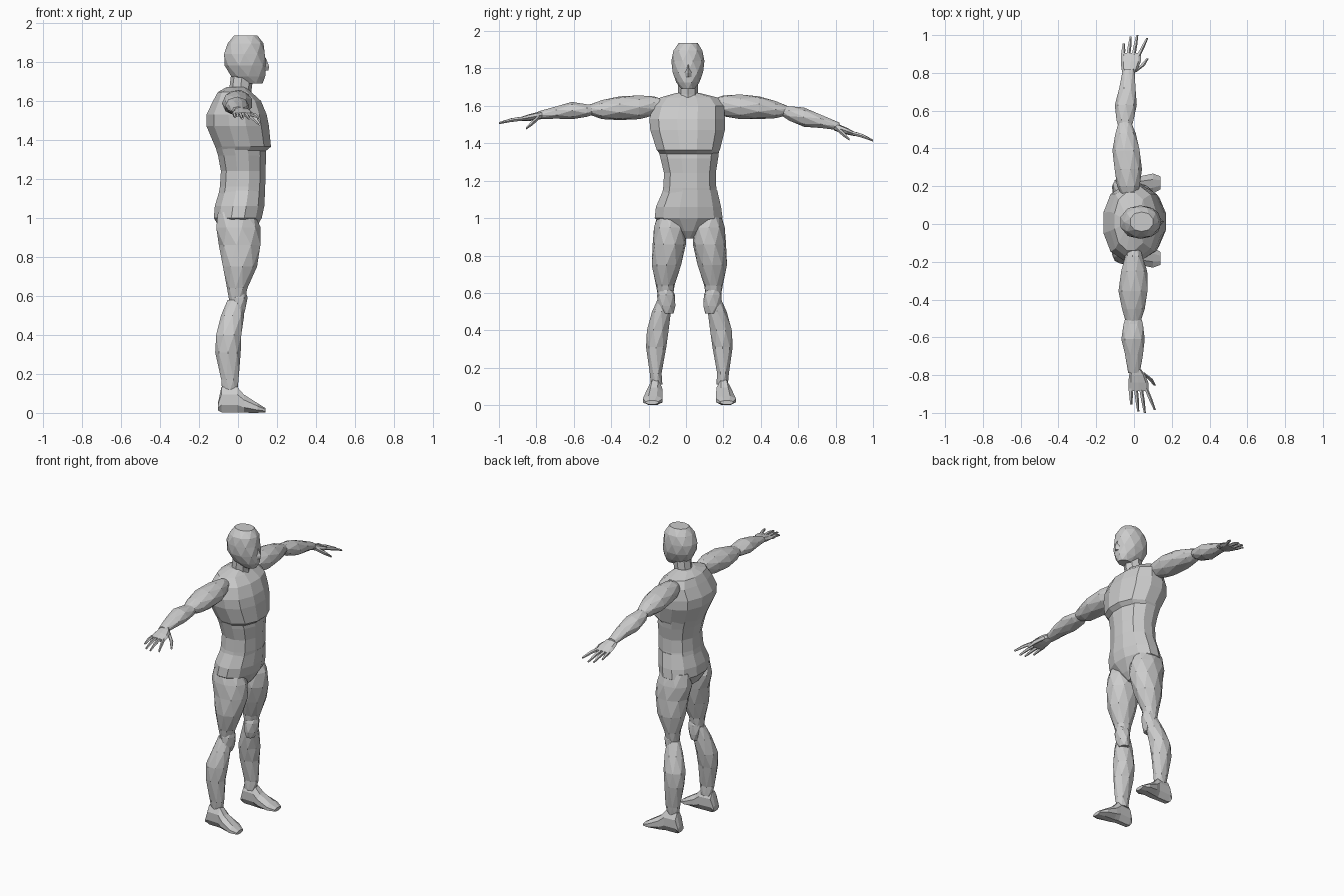
import bpy, bmesh, math


def loft(name, axis, sections, n=8, power=2.0, stagger=True, turn=0.0):
    """Rings along an axis; a section is (pos, a_min, a_max, b_min, b_max)."""
    bm = bmesh.new()
    rings = []
    for i, (t, a0, a1, b0, b1) in enumerate(sections):
        ring = []
        off = turn + (0.5 * (i % 2) if stagger else 0)
        grow = 1.03 if stagger else 1.0
        for j in range(n):
            ang = 2 * math.pi * (j + off) / n
            c, s = math.cos(ang), math.sin(ang)
            k = (abs(c) ** power + abs(s) ** power) ** (-1 / power) * grow
            a = (a0 + a1) / 2 + (a1 - a0) / 2 * c * k
            b = (b0 + b1) / 2 + (b1 - b0) / 2 * s * k
            co = {'z': (a, b, t), 'y': (a, t, b), 'x': (t, a, b)}[axis]
            ring.append(bm.verts.new(co))
        rings.append(ring)
    for i in range(len(rings) - 1):
        p, q = rings[i], rings[i + 1]
        if stagger and i % 2:
            p, q = q, p
        for j in range(n):
            k = (j + 1) % n
            if stagger:
                bm.faces.new((p[j], p[k], q[j]))
                bm.faces.new((p[k], q[k], q[j]))
            else:
                bm.faces.new((p[j], p[k], q[k], q[j]))
    bm.faces.new(rings[0])
    bm.faces.new(rings[-1])
    bmesh.ops.recalc_face_normals(bm, faces=bm.faces)
    me = bpy.data.meshes.new(name)
    bm.to_mesh(me)
    bm.free()
    ob = bpy.data.objects.new(name, me)
    bpy.context.collection.objects.link(ob)
    return ob


def rod(name, points, n=5):
    """Thin finger running along y; a point is (x, y, z, radius)."""
    loft(name, 'y', [(y, x - r, x + r, z - r, z + r) for x, y, z, r in points],
         n, stagger=False)


# Head, nose and neck
loft("head", 'z', [
    (1.69, 0.03, 0.125, -0.025, 0.045), (1.725, -0.035, 0.14, -0.05, 0.07),
    (1.78, -0.065, 0.142, -0.072, 0.092), (1.84, -0.072, 0.138, -0.076, 0.096),
    (1.895, -0.05, 0.128, -0.068, 0.088), (1.935, -0.02, 0.10, -0.038, 0.062)],
    10, 2.2)
loft("nose", 'z', [(1.755, 0.12, 0.155, -0.006, 0.03),
                   (1.775, 0.12, 0.16, -0.006, 0.03),
                   (1.82, 0.12, 0.143, 0.005, 0.019)], 4, stagger=False)
loft("neck", 'z', [(1.60, -0.06, 0.07, -0.06, 0.08), (1.66, -0.045, 0.07, -0.042, 0.064),
                   (1.74, -0.035, 0.08, -0.042, 0.064)], 8, stagger=False)

# Chest, with a step under the pectorals
loft("chest", 'z', [
    (1.34, -0.11, 0.142, -0.14, 0.172), (1.365, -0.12, 0.172, -0.16, 0.185),
    (1.47, -0.165, 0.162, -0.195, 0.212), (1.53, -0.165, 0.15, -0.20, 0.212),
    (1.60, -0.13, 0.12, -0.18, 0.208), (1.645, -0.105, 0.07, -0.14, 0.17),
    (1.67, -0.06, 0.045, -0.05, 0.07)], 12, 2.3, False, 0.5)

# Belly and hips
loft("abdomen", 'z', [
    (1.08, -0.11, 0.135, -0.14, 0.175), (1.16, -0.095, 0.142, -0.125, 0.165),
    (1.24, -0.09, 0.143, -0.12, 0.162), (1.32, -0.105, 0.147, -0.14, 0.175),
    (1.40, -0.13, 0.14, -0.16, 0.185)], 12, 2.3, False, 0.5)
loft("pelvis", 'z', [
    (0.89, -0.03, 0.05, -0.01, 0.035), (0.93, -0.085, 0.085, -0.07, 0.10),
    (1.00, -0.127, 0.125, -0.172, 0.20), (1.06, -0.122, 0.138, -0.165, 0.192),
    (1.15, -0.095, 0.142, -0.125, 0.17)], 12, 2.2, False, 0.5)

# Legs, mirrored about the slightly shifted body centre
LEG = {
    "thigh": (9, [(0.57, -0.045, 0.03, 0.09, 0.165), (0.64, -0.055, 0.05, 0.08, 0.178),
                  (0.75, -0.08, 0.095, 0.045, 0.20), (0.86, -0.095, 0.118, 0.02, 0.195),
                  (0.95, -0.115, 0.113, 0.02, 0.188), (1.03, -0.10, 0.08, 0.06, 0.165)]),
    "knee": (7, [(0.49, -0.03, 0.025, 0.085, 0.155), (0.53, -0.04, 0.04, 0.075, 0.17),
                 (0.59, -0.045, 0.048, 0.078, 0.172), (0.63, -0.03, 0.04, 0.095, 0.16)]),
    "calf": (8, [(0.11, -0.08, -0.005, 0.145, 0.205), (0.17, -0.088, 0.005, 0.147, 0.213),
                 (0.31, -0.115, 0.012, 0.125, 0.23), (0.40, -0.115, 0.02, 0.108, 0.23),
                 (0.50, -0.085, 0.03, 0.10, 0.198), (0.58, -0.055, 0.025, 0.10, 0.165)]),
}
FOOT = [(-0.103, 0.157, 0.215, 0.012, 0.05), (-0.085, 0.15, 0.218, 0.002, 0.135),
        (-0.005, 0.145, 0.222, 0.002, 0.135), (0.03, 0.142, 0.235, 0.0, 0.095),
        (0.10, 0.142, 0.25, 0.0, 0.05), (0.14, 0.165, 0.235, 0.003, 0.025)]
for side, s in (("left", 1), ("right", -1)):
    for part, (n, secs) in LEG.items():
        loft(f"{side}_{part}", 'z', [(z, x0, x1, 0.018 + s * y0, 0.018 + s * y1)
                                     for z, x0, x1, y0, y1 in secs], n)
    loft(f"{side}_foot", 'x', [(x, 0.018 + s * y0, 0.018 + s * y1, z0, z1)
                               for x, y0, y1, z0, z1 in FOOT], 8, 3.2, False, 0.5)

# Left arm (+y), hanging a little lower
loft("left_upper_arm", 'y', [
    (0.14, -0.06, 0.01, 1.57, 1.635), (0.20, -0.088, 0.032, 1.545, 1.655),
    (0.29, -0.105, 0.04, 1.53, 1.66), (0.39, -0.112, 0.032, 1.53, 1.65),
    (0.48, -0.10, 0.008, 1.535, 1.625), (0.54, -0.08, -0.015, 1.55, 1.60)], 9)
loft("left_forearm", 'y', [
    (0.51, -0.08, -0.015, 1.55, 1.60), (0.55, -0.095, 0.0, 1.52, 1.60),
    (0.63, -0.10, 0.013, 1.49, 1.59), (0.72, -0.08, 0.01, 1.48, 1.555),
    (0.82, -0.058, 0.002, 1.47, 1.51)], 8)

# Right arm (-y)
loft("right_upper_arm", 'y', [
    (-0.11, -0.03, 0.03, 1.57, 1.63), (-0.17, -0.045, 0.045, 1.55, 1.65),
    (-0.25, -0.07, 0.068, 1.53, 1.655), (-0.355, -0.08, 0.074, 1.525, 1.65),
    (-0.45, -0.065, 0.055, 1.53, 1.63), (-0.52, -0.042, 0.035, 1.555, 1.605)], 9)
loft("right_forearm", 'y', [
    (-0.49, -0.042, 0.035, 1.555, 1.605), (-0.53, -0.058, 0.05, 1.54, 1.61),
    (-0.61, -0.065, 0.055, 1.53, 1.62), (-0.69, -0.05, 0.05, 1.53, 1.60),
    (-0.79, -0.03, 0.03, 1.53, 1.57)], 8)

# Hands: palm, four fingers and a thumb; x shift, wrist y and z, end z per side
for side, s, dx, y0, z0, z1 in (("left", 1, -0.03, 0.79, 1.49, 1.415),
                                ("right", -1, 0.01, 0.77, 1.55, 1.508)):
    slope = (z1 - z0) / (1 - y0)
    zat = lambda y: z0 + slope * (y - y0)
    palm = [(0.0, -0.026, 0.028, 0.02), (0.03, -0.036, 0.05, 0.021),
            (0.07, -0.04, 0.066, 0.018), (0.115, -0.04, 0.066, 0.011)]
    loft(f"{side}_palm", 'y', [(s * (y0 + d), dx + a, dx + b, zat(y0 + d) - h, zat(y0 + d) + h)
                               for d, a, b, h in palm], 8, 2.4, False)
    # fingers fan out towards the front
    for i, tip in enumerate((0.955, 0.992, 1.0, 0.985)):
        xa, xb = dx - 0.028 + 0.027 * i, dx + (-0.025, 0.012, 0.047, 0.10)[i]
        ya = y0 + 0.10
        ym = (ya + tip) / 2
        rod(f"{side}_finger_{i + 1}", [
            (xa, s * ya, zat(ya), 0.011),
            ((xa + xb) / 2, s * ym, zat(ym) + 0.004, 0.0105),
            (xb, s * tip, zat(tip), 0.006)])
    rod(f"{side}_thumb", [(dx + 0.03, s * (y0 + 0.015), zat(y0) - 0.008, 0.014),
                          (dx + 0.075, s * (y0 + 0.05), zat(y0) - 0.04, 0.014),
                          (dx + 0.10, s * (y0 + 0.085), zat(y0) - 0.07, 0.007)])
